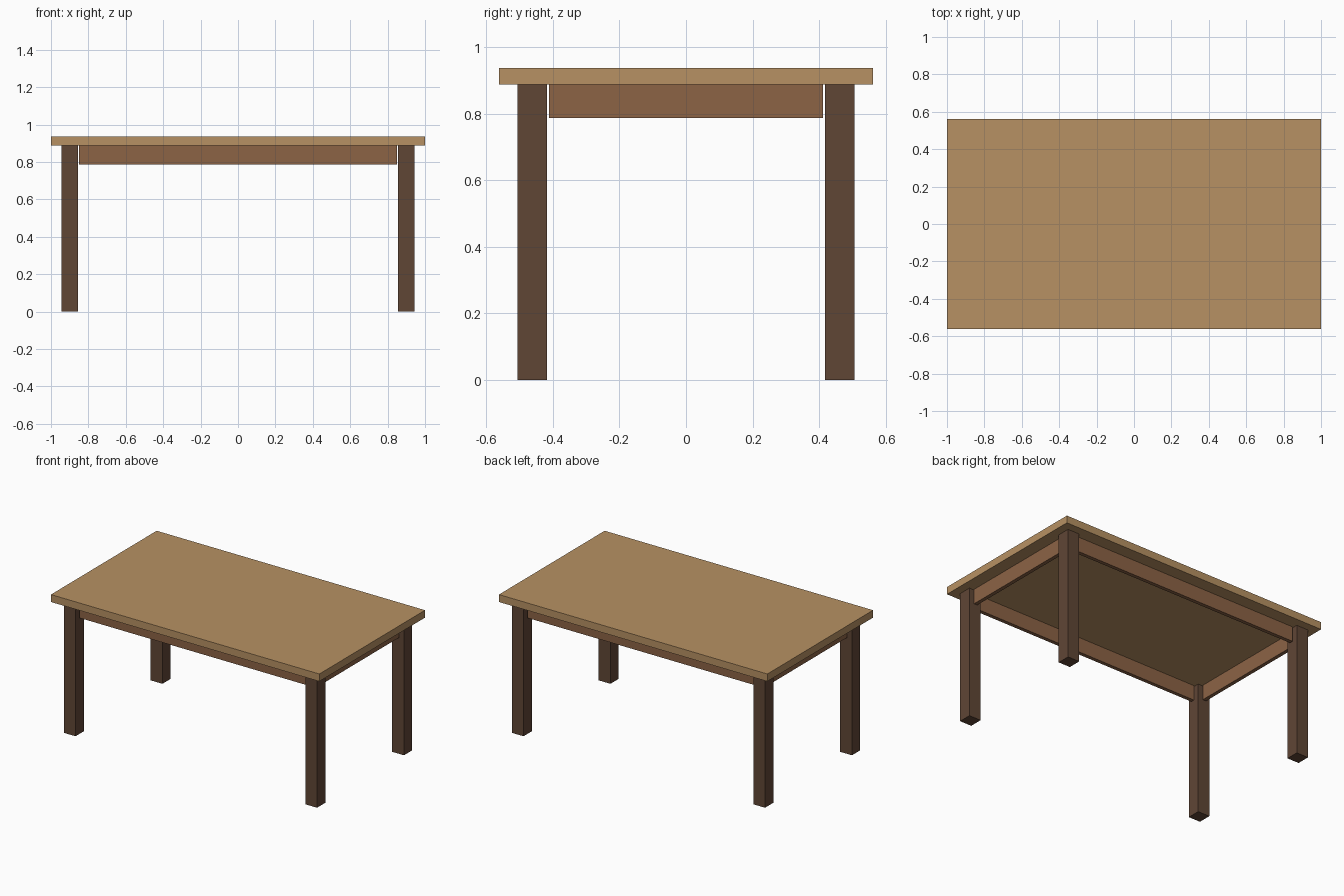
import bpy

if "Cube" in bpy.data.objects:
    bpy.data.objects.remove(bpy.data.objects["Cube"])


def material(name, rgb):
    m = bpy.data.materials.new(name)
    m.diffuse_color = (*rgb, 1.0)
    m.use_nodes = True
    m.node_tree.nodes["Principled BSDF"].inputs["Base Color"].default_value = m.diffuse_color
    return m


LIGHT = material("light wood", (0.474, 0.283, 0.125))
MID = material("medium wood", (0.262, 0.125, 0.060))
DARK = material("dark wood", (0.117, 0.061, 0.036))


def box(name, size, centre, mat):
    bpy.ops.mesh.primitive_cube_add(size=1, location=centre)
    ob = bpy.context.object
    ob.name = name
    ob.scale = size
    bpy.ops.object.transform_apply(location=False, rotation=False, scale=True)
    ob.data.materials.append(mat)
    return ob


UNDER = 0.8875               # underside of the top
LEG_X, LEG_Y = 0.9, 0.4625   # leg centres
LEG = 0.0875                 # leg width
RAIL_H, RAIL_T = 0.1, 0.025  # apron height and thickness

# Table top
box("table_top", (2.0, 1.125, 0.05), (0, 0, UNDER + 0.025), LIGHT)

# Legs
for sx, side in ((-1, "left"), (1, "right")):
    for sy, end in ((-1, "front"), (1, "back")):
        box(f"{end}_{side}_leg", (LEG, LEG, UNDER),
            (sx * LEG_X, sy * LEG_Y, UNDER / 2), DARK)

# Apron rails, centred on the legs with a small gap at each end
rail_z = UNDER - RAIL_H / 2
for s, long_name, short_name in ((-1, "front", "left"), (1, "back", "right")):
    box(f"{long_name}_apron", (1.7, RAIL_T, RAIL_H), (0, s * LEG_Y, rail_z), MID)
    box(f"{short_name}_apron", (RAIL_T, 0.825, RAIL_H), (s * LEG_X, 0, rail_z), MID)
